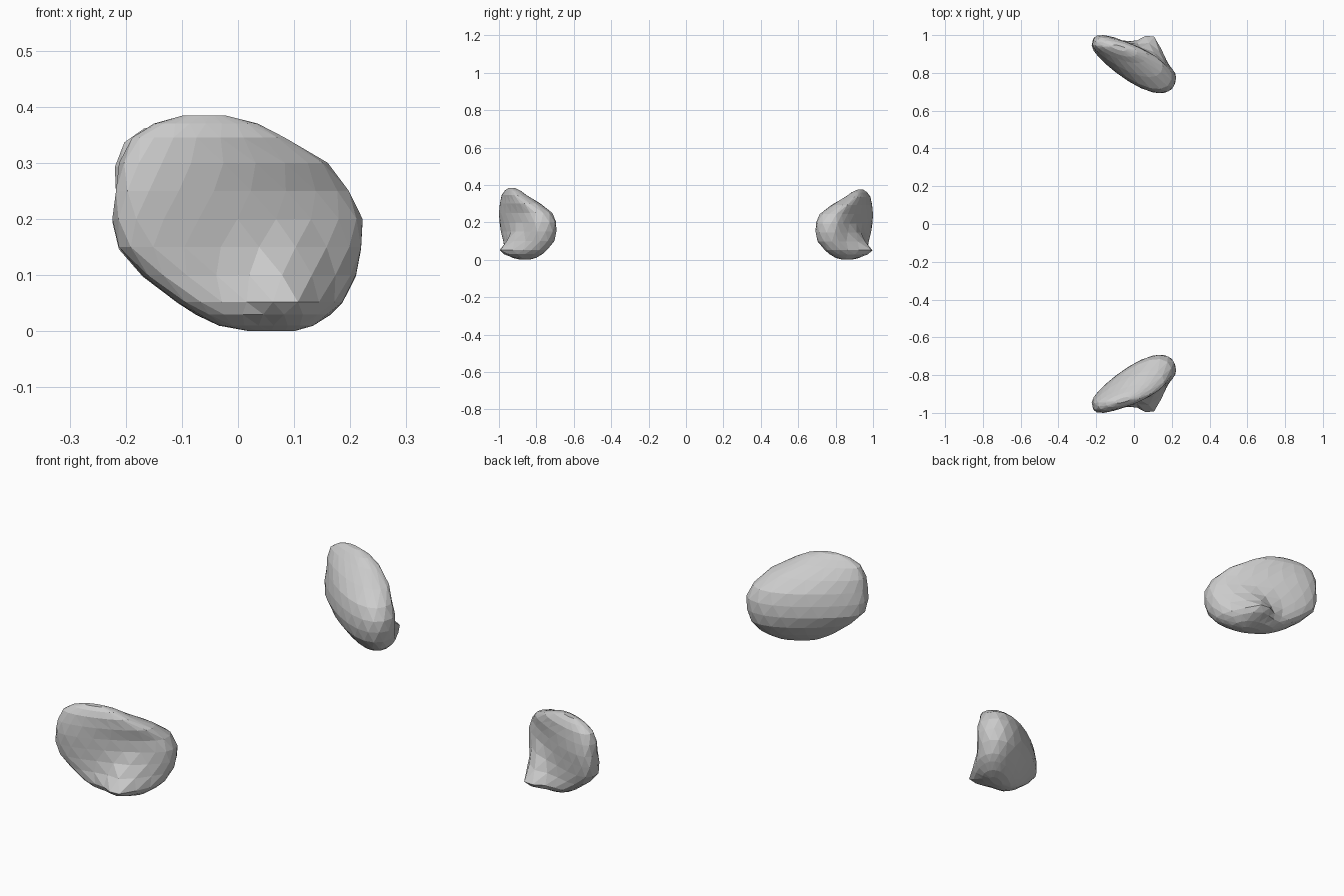
import bpy, bmesh, math

# Horizontal slices: height, left end x/y, right end x/y, inner bulge, outer bulge, nub
SLICES = [
    (0.000, 0.02, -0.870, 0.10, -0.855, 0.020, 0.020, 0.00),
    (0.010, -0.035, -0.885, 0.135, -0.84, 0.050, 0.050, 0.02),
    (0.030, -0.075, -0.895, 0.165, -0.815, 0.065, 0.078, 0.065),
    (0.052, -0.110, -0.905, 0.188, -0.80, 0.082, 0.088, 0.090),
    (0.100, -0.17, -0.920, 0.21, -0.78, 0.108, 0.088, 0.055),
    (0.150, -0.215, -0.935, 0.222, -0.775, 0.119, 0.087, 0.020),
    (0.200, -0.224, -0.945, 0.222, -0.775, 0.119, 0.085, 0.00),
    (0.250, -0.220, -0.950, 0.20, -0.785, 0.107, 0.083, 0.00),
    (0.300, -0.212, -0.950, 0.16, -0.835, 0.083, 0.070, 0.00),
    (0.345, -0.190, -0.950, 0.085, -0.89, 0.052, 0.050, 0.00),
    (0.370, -0.150, -0.945, 0.035, -0.91, 0.032, 0.032, 0.00),
    (0.384, -0.100, -0.940, -0.02, -0.925, 0.012, 0.012, 0.00),
]
SEG = 20


def slice_point(s, t):
    z, xl, yl, xr, yr, inner, outer, nub = s
    c, n = math.cos(t), math.sin(t)
    k = (c + 1) / 2
    x = xl + (xr - xl) * k
    y = yl + (yr - yl) * k
    if n > 0:
        y += inner * n * (1 + 0.35 * c)          # rounded inner side
    else:
        n = abs(n) ** 0.7
        y -= outer * n * (1 - 0.2 * c)           # flatter, blunt outer side
        y -= nub * min(1, n * 1.1) * math.exp(-((x - 0.10) / 0.07) ** 2)
    return x, y, z


def lobe(name, side, lean, height):
    bm = bmesh.new()
    rings = []
    for i, s in enumerate(SLICES):
        ring = []
        for j in range(SEG):
            t = 2 * math.pi * (j + 0.5 * (i % 2)) / SEG
            x, y, z = slice_point(s, t)
            x -= lean * max(0, z - 0.25)
            ring.append(bm.verts.new((x, max(y, -1.0) * side, z * height)))
        rings.append(ring)
    # triangulated skin between staggered rings
    for i in range(len(rings) - 1):
        a, b = rings[i], rings[i + 1]
        for j in range(SEG):
            k = (j + 1) % SEG
            if i % 2 == 0:
                bm.faces.new((a[j], a[k], b[j]))
                bm.faces.new((a[k], b[k], b[j]))
            else:
                bm.faces.new((a[j], a[k], b[k]))
                bm.faces.new((a[j], b[k], b[j]))
    bm.faces.new(rings[0])
    bm.faces.new(rings[-1])
    bmesh.ops.recalc_face_normals(bm, faces=bm.faces)
    mesh = bpy.data.meshes.new(name)
    bm.to_mesh(mesh)
    bm.free()
    obj = bpy.data.objects.new(name, mesh)
    bpy.context.collection.objects.link(obj)


# Mirrored pair, the rear one slightly lower and leaning
lobe("front_lobe", 1, 0.0, 1.0)
lobe("rear_lobe", -1, 0.15, 0.975)
